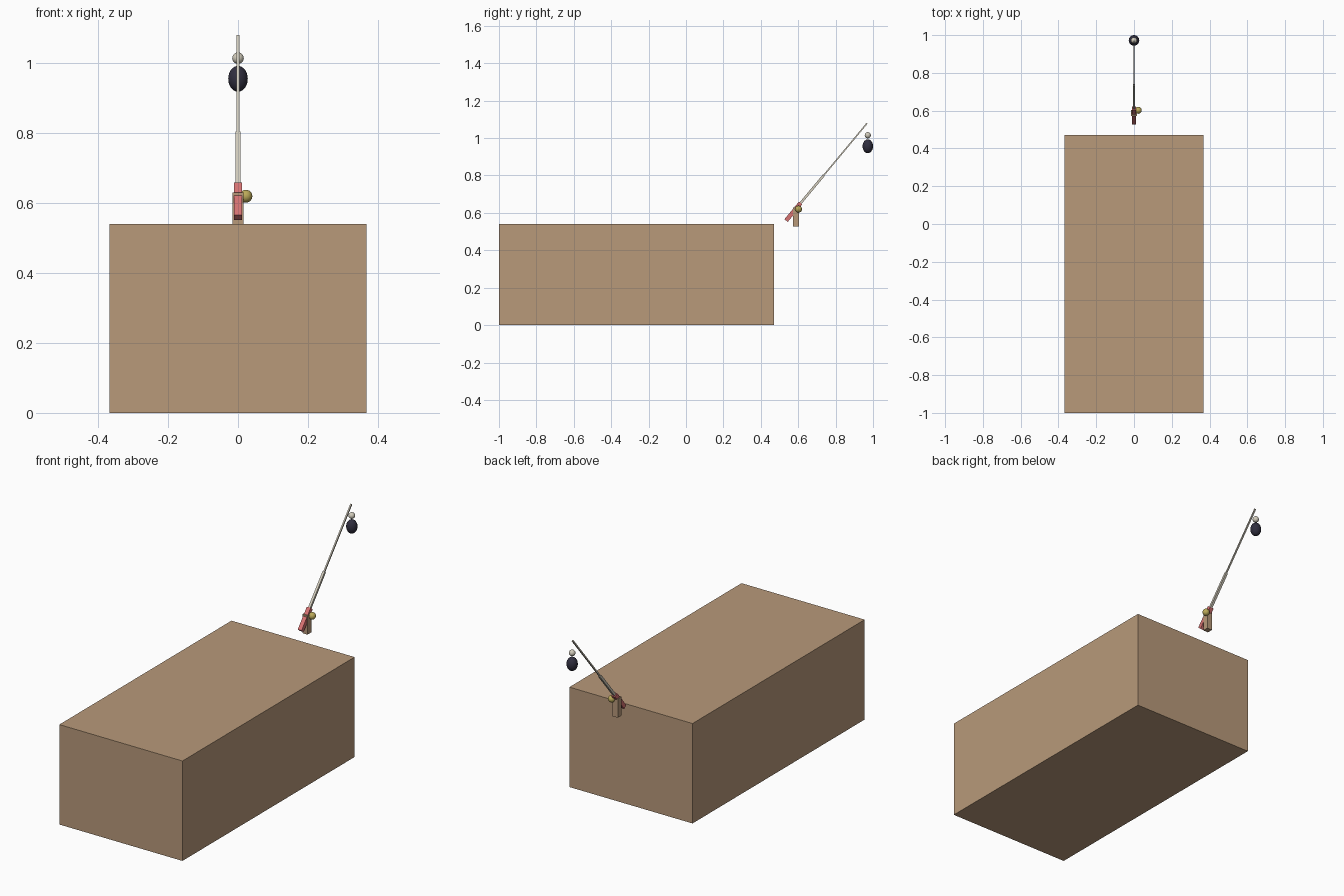
import bpy
from mathutils import Vector

cube = bpy.data.objects.get("Cube")
if cube:
    bpy.data.objects.remove(cube, do_unlink=True)


def material(name, r, g, b):
    m = bpy.data.materials.new(name)
    m.use_nodes = True
    m.diffuse_color = (r, g, b, 1)
    m.node_tree.nodes["Principled BSDF"].inputs["Base Color"].default_value = (r, g, b, 1)
    return m


tan = material("tan wood", 0.48, 0.32, 0.195)
red = material("soft red", 0.68, 0.17, 0.17)
cream = material("cream", 0.64, 0.6, 0.5)
gold = material("gold", 0.5, 0.4, 0.1)
dark = material("dark slate", 0.03, 0.028, 0.05)


def finish(name, mat):
    ob = bpy.context.object
    ob.name = name
    ob.data.materials.append(mat)
    return ob


def box(name, mat, centre, size):
    bpy.ops.mesh.primitive_cube_add(size=1, location=centre)
    ob = finish(name, mat)
    ob.scale = size
    return ob


def ball(name, mat, centre, radius, stretch=1):
    bpy.ops.mesh.primitive_uv_sphere_add(segments=24, ring_count=12, radius=radius, location=centre)
    ob = finish(name, mat)
    ob.scale.z = stretch
    bpy.ops.object.shade_smooth()
    return ob


# Large base block and the small rod stand behind it
box("base_block", tan, (0, -0.265, 0.27), (0.736, 1.47, 0.54))
box("rod_stand", tan, (0, 0.588, 0.579), (0.031, 0.032, 0.102))

# Leaning rod: grip and two thinner square sections along one line
foot = Vector((0, 0.535, 0.559))
tip = Vector((0, 0.968, 1.079))
axis = tip - foot
tilt = axis.to_track_quat('Z', 'Y').to_euler()
for name, mat, start, end, width in (
    ("rod_grip", red, 0, 0.18, 0.023),
    ("rod_lower", cream, 0.17, 0.465, 0.013),
    ("rod_upper", cream, 0.46, 1, 0.0075),
):
    part = box(name, mat, foot + axis * (start + end) / 2,
               (width, width, axis.length * (end - start)))
    part.rotation_euler = tilt

# Reel on the left of the grip
ball("reel", gold, (0.0225, 0.602, 0.62), 0.0185)

# Hanging float and its small bead
ball("float_body", dark, (0, 0.972, 0.956), 0.028, 1.32)
ball("float_bead", cream, (0, 0.972, 1.015), 0.0165)
